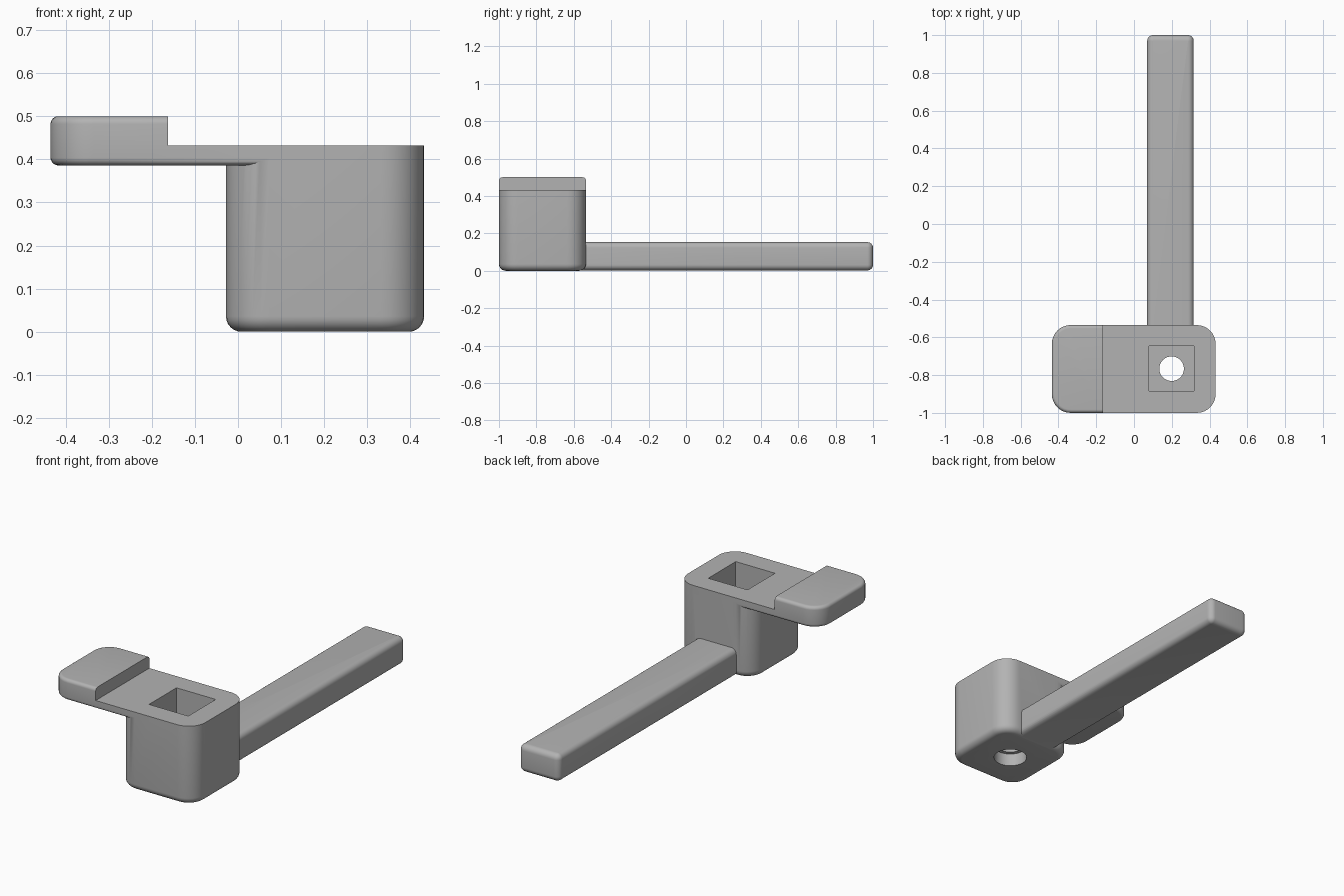
import bpy, bmesh, math

if "Cube" in bpy.data.objects:
    bpy.data.objects.remove(bpy.data.objects["Cube"])

grey = bpy.data.materials.new("plain_grey")
grey.diffuse_color = (0.45, 0.45, 0.45, 1)
grey.use_nodes = True
grey.node_tree.nodes["Principled BSDF"].inputs["Base Color"].default_value = grey.diffuse_color


def finish(bm, name):
    bmesh.ops.recalc_face_normals(bm, faces=bm.faces)
    me = bpy.data.meshes.new(name)
    bm.to_mesh(me)
    bm.free()
    me.materials.append(grey)
    ob = bpy.data.objects.new(name, me)
    bpy.context.collection.objects.link(ob)
    return ob


def rounded_box(name, x0, x1, y0, y1, z0, z1, corner, low=0, high=0, seg=8):
    """Box with rounded upright corners and optional bottom and top edge fillets."""
    arc = [i / 6 * math.pi / 2 for i in range(7)]
    profile = [(low * (1 - math.sin(a)), z0 + low * (1 - math.cos(a))) for a in arc] if low else [(0, z0)]
    profile += [(high * (1 - math.cos(a)), z1 - high * (1 - math.sin(a))) for a in arc] if high else [(0, z1)]
    bm = bmesh.new()
    rings = []
    for inset, z in profile:
        r = corner - inset
        ring = []
        for k, (cx, cy) in enumerate([(x1 - corner, y1 - corner), (x0 + corner, y1 - corner),
                                      (x0 + corner, y0 + corner), (x1 - corner, y0 + corner)]):
            for i in range(seg + 1):
                a = (k + i / seg) * math.pi / 2
                ring.append(bm.verts.new((cx + r * math.cos(a), cy + r * math.sin(a), z)))
        rings.append(ring)
    n = len(rings[0])
    for a, b in zip(rings, rings[1:]):
        for i in range(n):
            bm.faces.new((a[i], a[(i + 1) % n], b[(i + 1) % n], b[i]))
    bm.faces.new(rings[0][::-1])
    bm.faces.new(rings[-1])
    return finish(bm, name)


def box(name, x0, x1, y0, y1, z0, z1):
    bm = bmesh.new()
    bmesh.ops.create_cube(bm, size=1)
    for v in bm.verts:
        v.co = ((x0, x1)[v.co.x > 0], (y0, y1)[v.co.y > 0], (z0, z1)[v.co.z > 0])
    return finish(bm, name)


def cylinder(name, x, y, z0, z1, r):
    bm = bmesh.new()
    bmesh.ops.create_cone(bm, cap_ends=True, segments=48, radius1=r, radius2=r, depth=z1 - z0)
    bmesh.ops.translate(bm, verts=bm.verts, vec=(x, y, (z0 + z1) / 2))
    return finish(bm, name)


def combine(target, other, operation):
    mod = target.modifiers.new(operation.lower(), 'BOOLEAN')
    mod.operation, mod.solver, mod.object = operation, 'EXACT', other
    bpy.context.view_layer.objects.active = target
    bpy.ops.object.modifier_apply(modifier=mod.name)
    bpy.data.objects.remove(other)


# Side tab with a raised pad at its outer end
tab = rounded_box("tab", -0.435, 0.26, -1, -0.535, 0.386, 0.5, 0.1, 0.018, 0.018)
combine(tab, box("step_cutter", -0.163, 1, -2, 0, 0.432, 1), 'DIFFERENCE')

# Main block, tab and long arm joined as one solid
bracket = rounded_box("bracket", -0.028, 0.432, -1, -0.535, 0, 0.432, 0.1, 0.036)
combine(bracket, tab, 'UNION')
arm = rounded_box("arm", 0.07, 0.316, -0.635, 1, 0.002, 0.153, 0.031, 0.03, 0.03)
combine(bracket, arm, 'UNION')

# Square pocket from the top, screw hole and wider recess from below
cx, cy = 0.199, -0.766
combine(bracket, box("pocket_cutter", cx - 0.119, cx + 0.119, cy - 0.119, cy + 0.119, 0.11, 0.6), 'DIFFERENCE')
combine(bracket, cylinder("hole_cutter", cx, cy, -0.1, 0.3, 0.065), 'DIFFERENCE')
combine(bracket, cylinder("recess_cutter", cx, cy, -0.1, 0.07, 0.085), 'DIFFERENCE')

bpy.ops.object.select_all(action='DESELECT')
bracket.select_set(True)
bpy.context.view_layer.objects.active = bracket
bpy.ops.object.shade_smooth_by_angle(angle=math.radians(30))
